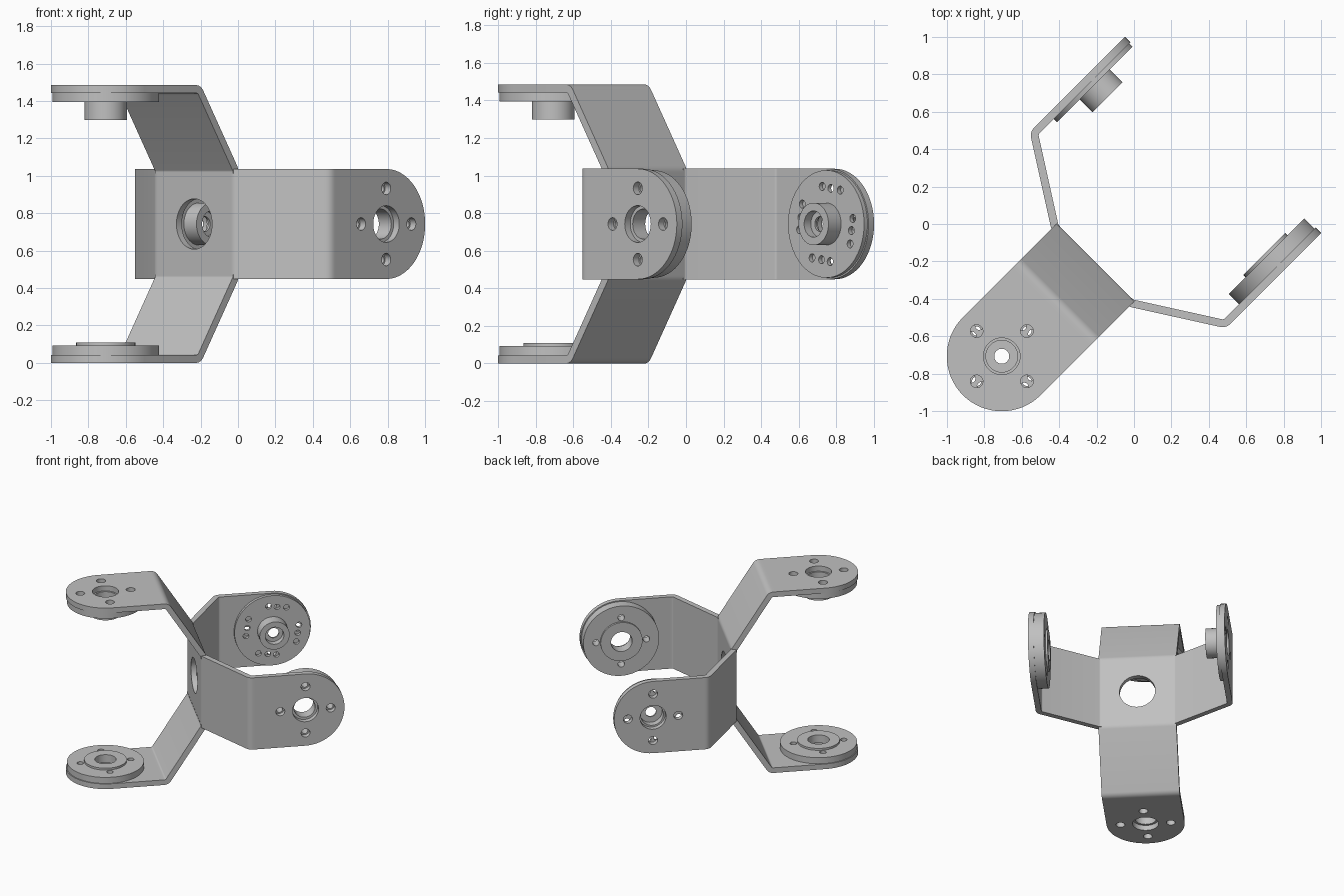
import bpy, bmesh
from math import pi, sin, cos, atan2, radians
from mathutils import Matrix, Vector

cube = bpy.data.objects.get("Cube")
if cube:
    bpy.data.objects.remove(cube, do_unlink=True)

grey = bpy.data.materials.new("light_grey")
grey.use_nodes = True
grey.diffuse_color = (0.53, 0.53, 0.53, 1)
grey.node_tree.nodes["Principled BSDF"].inputs["Base Color"].default_value = grey.diffuse_color

HALF = 0.294        # half width of the bent strips
REACH = 0.71        # hub plate to pivot axis
OUT = 0.742         # pivot axis centre to outer arm face
THICK = 0.042
JOIN = 0.33         # where bent strip meets flat tab
BASE = 0.27         # half size of hub plate
SCREW = 0.19        # screw circle radius


def circle(x, y, r, n=48):
    return [(x + r * cos(2 * pi * i / n), y + r * sin(2 * pi * i / n)) for i in range(n)]


def plate(name, loops, z0, z1, frame):
    """Outline plus hole loops, extruded from z0 to z1 in the given frame."""
    curve = bpy.data.curves.new(name, 'CURVE')
    curve.dimensions = '2D'
    curve.fill_mode = 'BOTH'
    curve.extrude = abs(z1 - z0) / 2
    for loop in loops:
        sp = curve.splines.new('POLY')
        sp.points.add(len(loop) - 1)
        for p, (x, y) in zip(sp.points, loop):
            p.co = (x, y, 0, 1)
        sp.use_cyclic_u = True
    tmp = bpy.data.objects.new(name + "_outline", curve)
    bpy.context.collection.objects.link(tmp)
    deps = bpy.context.evaluated_depsgraph_get()
    mesh = bpy.data.meshes.new_from_object(tmp.evaluated_get(deps))
    bpy.data.objects.remove(tmp, do_unlink=True)
    bpy.data.curves.remove(curve)

    bm = bmesh.new()
    bm.from_mesh(mesh)
    bmesh.ops.remove_doubles(bm, verts=bm.verts, dist=1e-5)
    bm.transform(frame @ Matrix.Translation((0, 0, (z0 + z1) / 2)))
    bmesh.ops.recalc_face_normals(bm, faces=bm.faces)
    bm.to_mesh(mesh)
    bm.free()
    mesh.shade_smooth()
    mesh.set_sharp_from_angle(angle=radians(30))
    mesh.name = name
    mesh.materials.clear()
    mesh.materials.append(grey)
    ob = bpy.data.objects.new(name, mesh)
    bpy.context.collection.objects.link(ob)
    return ob


def bent_profile():
    """Side profile of the strip: up from the hub, outward slope, then flat."""
    start, low, high, end = (Vector(p) for p in
                             [(0, BASE), (0, 0.295), (0.285, OUT), (JOIN, OUT)])
    slope = atan2(high.y - low.y, high.x - low.x)
    normal = lambda a: Vector((sin(a), -cos(a)))
    big, steps = 0.06, 6
    outer, inner = [start], [start + Vector((THICK, 0))]
    for corner, a, b in ((low, pi / 2, slope), (high, slope, 0)):
        n1, n2 = normal(a), normal(b)
        centre = corner + big * (n1 + n2) / (1 + n1.dot(n2))
        for i in range(steps + 1):
            n = normal(a + (b - a) * i / steps)
            outer.append(centre - big * n)
            inner.append(centre - (big - THICK) * n)
    outer.append(end)
    inner.append(end - Vector((0, THICK)))
    return [tuple(p) for p in outer + inner[::-1]]


def screw_holes(r):
    return [circle(REACH + SCREW * cos(k * pi / 2), SCREW * sin(k * pi / 2), r, 16)
            for k in range(4)]


def arm(name, frame):
    plate(name + "_bent_strip", [bent_profile()], -HALF, HALF,
          frame @ Matrix.Rotation(pi / 2, 4, 'X'))
    tip = [(REACH + HALF * sin(a), -HALF * cos(a)) for a in (pi * i / 32 for i in range(33))]
    outline = [(JOIN, -HALF)] + tip + [(JOIN, HALF)]
    plate(name + "_end_tab", [outline, circle(REACH, 0, 0.098)] + screw_holes(0.034),
          OUT - THICK, OUT, frame)


def flange_disc(name, frame, depth):
    """Idler disc with a low raised ring."""
    face = OUT - depth
    bore = circle(REACH, 0, 0.08)
    plate(name + "_disc", [circle(REACH, 0, 0.286, 64), bore] + screw_holes(0.025),
          face, OUT - THICK, frame)
    plate(name + "_ring", [circle(REACH, 0, 0.158), bore], face - 0.016, face, frame)


def boss_disc(name, frame, depth):
    """Drive disc with groups of three holes and a stepped hollow boss."""
    face = OUT - depth
    holes = []
    for k in range(4):
        turn = Matrix.Rotation(k * pi / 2, 2)
        for p in ((-0.106, 0.18), (-0.035, 0.19), (0.03, 0.2)):
            q = turn @ Vector(p)
            holes.append(circle(REACH + q.x, q.y, 0.022, 14))
    plate(name + "_disc", [circle(REACH, 0, 0.286, 64), circle(REACH, 0, 0.085)] + holes,
          face, OUT - THICK, frame)
    for part, bore, a, b in (("collar", 0.085, 0, 0.03), ("web", 0.04, 0.03, 0.045),
                             ("socket", 0.07, 0.045, 0.095)):
        plate(name + "_boss_" + part, [circle(REACH, 0, 0.113), circle(REACH, 0, bore)],
              face - b, face - a, frame)


def make_frame(along, outward, origin):
    across = outward.cross(along)
    m = Matrix((along, across, outward)).transposed().to_4x4()
    return Matrix.Translation(origin) @ m


u = Vector((1, 1, 0)).normalized()
v = Vector((1, -1, 0)).normalized()
up = Vector((0, 0, 1))
middle = up * OUT
back_origin = middle - u * 0.331     # bracket reaching to the back left
front_origin = middle - u * 0.29     # bracket reaching to the front right

# Shared hub plate with its large hole
square = [(-BASE, -BASE), (BASE, -BASE), (BASE, BASE), (-BASE, BASE)]
plate("hub_plate", [square, circle(0, 0, 0.135)], 0, 0.041, make_frame(v, u, back_origin))

# Four arms, each carrying a disc on its inner face
for name, along, outward, origin, disc, depth in (
        ("side_arm_front", u, v, back_origin, flange_disc, 0.12),
        ("side_arm_back", u, -v, back_origin, boss_disc, 0.067),
        ("upper_arm", -u, up, front_origin, boss_disc, 0.09),
        ("lower_arm", -u, -up, front_origin, flange_disc, 0.092)):
    frame = make_frame(along, outward, origin)
    arm(name, frame)
    disc(name, frame, depth)
